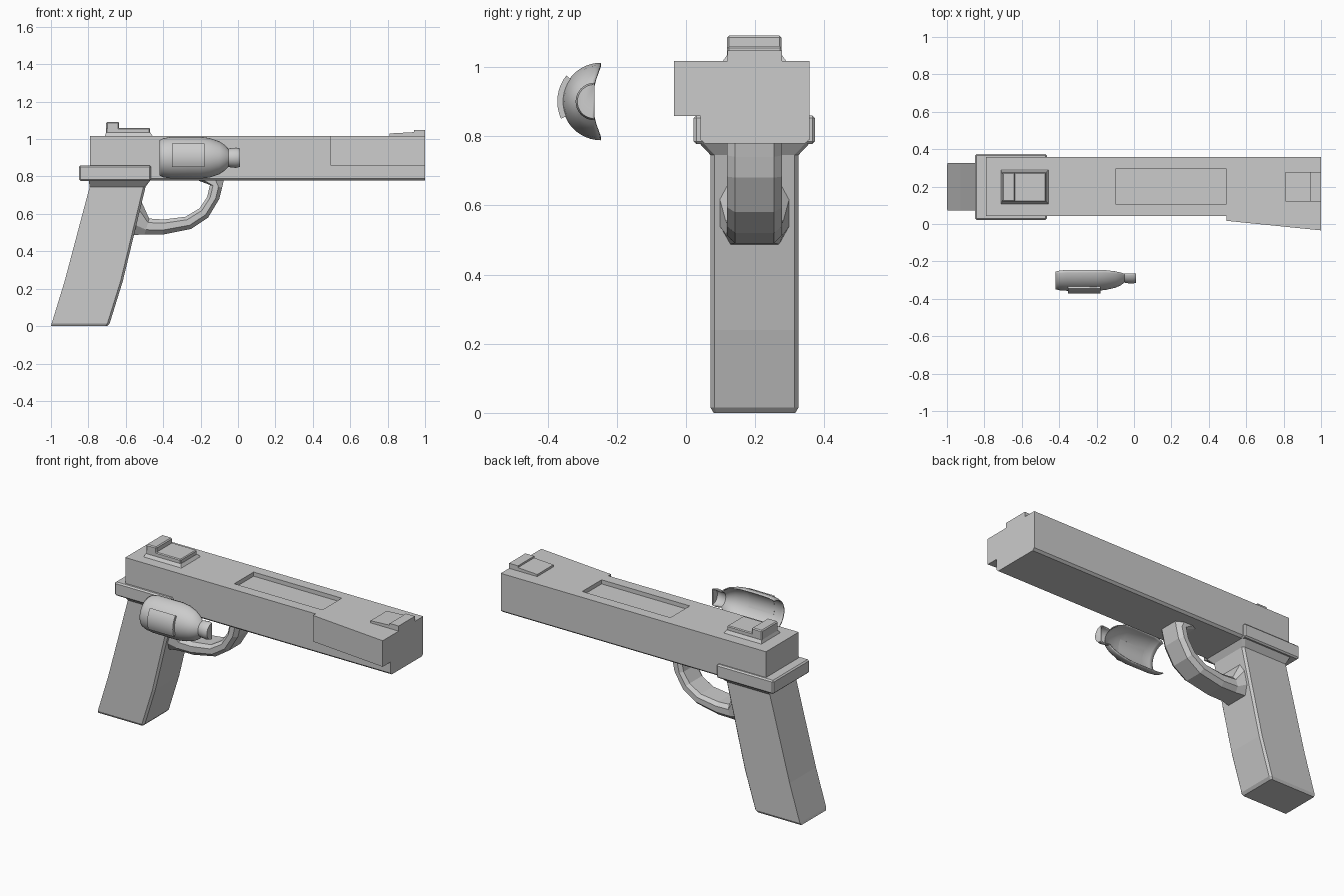
import bpy, bmesh, math

cube = bpy.data.objects.get("Cube")
if cube:
    bpy.data.objects.remove(cube, do_unlink=True)

GREY = (0.6, 0.6, 0.6, 1.0)
grey = bpy.data.materials.new("plain_grey")
grey.use_nodes = True
grey.diffuse_color = GREY
grey.node_tree.nodes["Principled BSDF"].inputs["Base Color"].default_value = GREY


def finish(name, bm):
    bmesh.ops.recalc_face_normals(bm, faces=bm.faces)
    mesh = bpy.data.meshes.new(name)
    bm.to_mesh(mesh)
    bm.free()
    mesh.materials.append(grey)
    ob = bpy.data.objects.new(name, mesh)
    bpy.context.collection.objects.link(ob)
    return ob


def loft(name, rings, closed=True, caps=(True, True)):
    """Skin a list of equal-length point rings."""
    bm = bmesh.new()
    rows = [[bm.verts.new(p) for p in ring] for ring in rings]
    n = len(rows[0])
    for a, b in zip(rows, rows[1:]):
        for i in range(n if closed else n - 1):
            j = (i + 1) % n
            bm.faces.new((a[i], a[j], b[j], b[i]))
    for row, cap in zip((rows[0], rows[-1]), caps):
        if cap:
            bm.faces.new(row)
    return finish(name, bm)


def prism(name, outline, y0, y1):
    """Side outline in x and z, extruded across y."""
    return loft(name, [[(x, y, z) for x, z in outline] for y in (y0, y1)])


def box(name, x0, x1, y0, y1, z0, z1, bevel=0):
    ob = prism(name, [(x0, z0), (x1, z0), (x1, z1), (x0, z1)], y0, y1)
    if bevel:
        mod = ob.modifiers.new("chamfer", "BEVEL")
        mod.width = bevel
        mod.segments = 1
    return ob


MID = 0.198  # centre plane of the body

# Slide with chamfered lower edges and a shallow port cut in the top
section = [(0.055, 0.778), (0.343, 0.778), (0.357, 0.79), (0.357, 1.017),
           (0.042, 1.017), (0.042, 0.79)]
slide = loft("slide", [[(x, y, z) for y, z in section] for x in (-0.79, 1)])
cutter = box("port_cutter", -0.1, 0.495, 0.107, 0.293, 0.992, 1.1)
cutter.hide_render = True
cut = slide.modifiers.new("port", "BOOLEAN")
cut.operation = "DIFFERENCE"
cut.solver = "EXACT"
cut.object = cutter
bpy.context.view_layer.objects.active = slide
slide.select_set(True)
bpy.ops.object.modifier_apply(modifier=cut.name)
bpy.data.objects.remove(cutter, do_unlink=True)

# Tapered block on the front side of the muzzle
plan = [(0.495, 0.042), (0.495, 0.017), (1, -0.034), (1, 0.042)]
loft("muzzle_side_block", [[(x, y, z) for x, y in plan] for z in (0.858, 1.017)])

# Rear frame plate
box("rear_plate", -0.85, -0.465, 0.022, 0.373, 0.777, 0.86, 0.008)

# Rear sight: flared base, block and raised tab
base = []
for z, g in ((1.015, 0), (1.035, 0.014)):
    base.append([(-0.712 + g / 2, 0.105 + g, z), (-0.455 - g, 0.105 + g, z),
                 (-0.455 - g, 0.291 - g, z), (-0.712 + g / 2, 0.291 - g, z)])
loft("rear_sight_base", base)
box("rear_sight_block", -0.705, -0.47, 0.119, 0.276, 1.03, 1.06, 0.005)
box("rear_sight_tab", -0.705, -0.635, 0.119, 0.276, 1.035, 1.091, 0.006)

# Front sight as a stepped prism
prism("front_sight", [(0.81, 1.01), (1, 1.01), (1, 1.048), (0.94, 1.048),
                      (0.94, 1.037), (0.81, 1.03)], 0.12, 0.277)

# Grip: raked, chamfered along the front, flared into the plate
rings = []
for z, x0, x1, half, c in ((0, -1, -0.7, 0.118, 0.008),
                           (0.015, -0.996, -0.686, 0.127, 0.012),
                           (0.24, -0.927, -0.616, 0.127, 0.012),
                           (0.745, -0.793, -0.494, 0.127, 0.012),
                           (0.78, -0.798, -0.468, 0.16, 0.012)):
    rings.append([(x0, MID - half, z), (x1 - c, MID - half, z),
                  (x1, MID - half + c, z), (x1, MID + half - c, z),
                  (x1 - c, MID + half, z), (x0, MID + half, z)])
loft("grip", rings)

# Trigger guard: outer and inner path points with half width
path = [((-0.075, 0.785), (-0.23, 0.785), 0.08),
        ((-0.085, 0.74), (-0.15, 0.755), 0.08),
        ((-0.1, 0.68), (-0.165, 0.69), 0.08),
        ((-0.16, 0.58), (-0.205, 0.63), 0.08),
        ((-0.25, 0.52), (-0.28, 0.585), 0.08),
        ((-0.4, 0.49), (-0.4, 0.57), 0.08),
        ((-0.5, 0.49), (-0.475, 0.575), 0.083),
        ((-0.565, 0.487), (-0.518, 0.67), 0.102)]
shape = [(0, -0.7), (0.3, -1), (0.75, -1), (1, -0.75),
         (1, 0.75), (0.75, 1), (0.3, 1), (0, 0.7)]
rings = []
for (ox, oz), (ix, iz), half in path:
    rings.append([(ox + (ix - ox) * t, MID + half * w, oz + (iz - oz) * t)
                  for t, w in shape])
loft("trigger_guard", rings)


# Separate half-round bottle shell in front of the body
def arc(x, r, axis_y, low, high, steps):
    angles = [math.radians(low + (high - low) * i / steps) for i in range(steps + 1)]
    return [(x, axis_y - r * math.cos(a), 0.9 + r * math.sin(a)) for a in angles]


profile = [(-0.42, 0.094, -0.255), (-0.4, 0.104, -0.25), (-0.36, 0.111, -0.246),
           (-0.2, 0.112, -0.246), (-0.15, 0.105, -0.247), (-0.1, 0.088, -0.253),
           (-0.07, 0.068, -0.26), (-0.052, 0.048, -0.265), (-0.04, 0.051, -0.265),
           (-0.01, 0.054, -0.265), (0.01, 0.049, -0.265)]
shell = loft("bottle_shell", [arc(x, r, y, -90, 90, 24) for x, r, y in profile],
             closed=False, caps=(False, True))
wall = shell.modifiers.new("wall", "SOLIDIFY")
wall.thickness = 0.006

# Raised label panel on the bottle
panel = [(-0.352, 0.1), (-0.352, 0.122), (-0.18, 0.122), (-0.18, 0.1)]
label = loft("bottle_panel", [list(p) for p in zip(
    *[arc(x, r, -0.25, -24, 38, 8) for x, r in panel])])

bpy.ops.object.select_all(action="DESELECT")
for ob in (shell, label):
    ob.select_set(True)
bpy.context.view_layer.objects.active = shell
bpy.ops.object.shade_smooth_by_angle(angle=math.radians(35))
bpy.ops.object.select_all(action="DESELECT")
